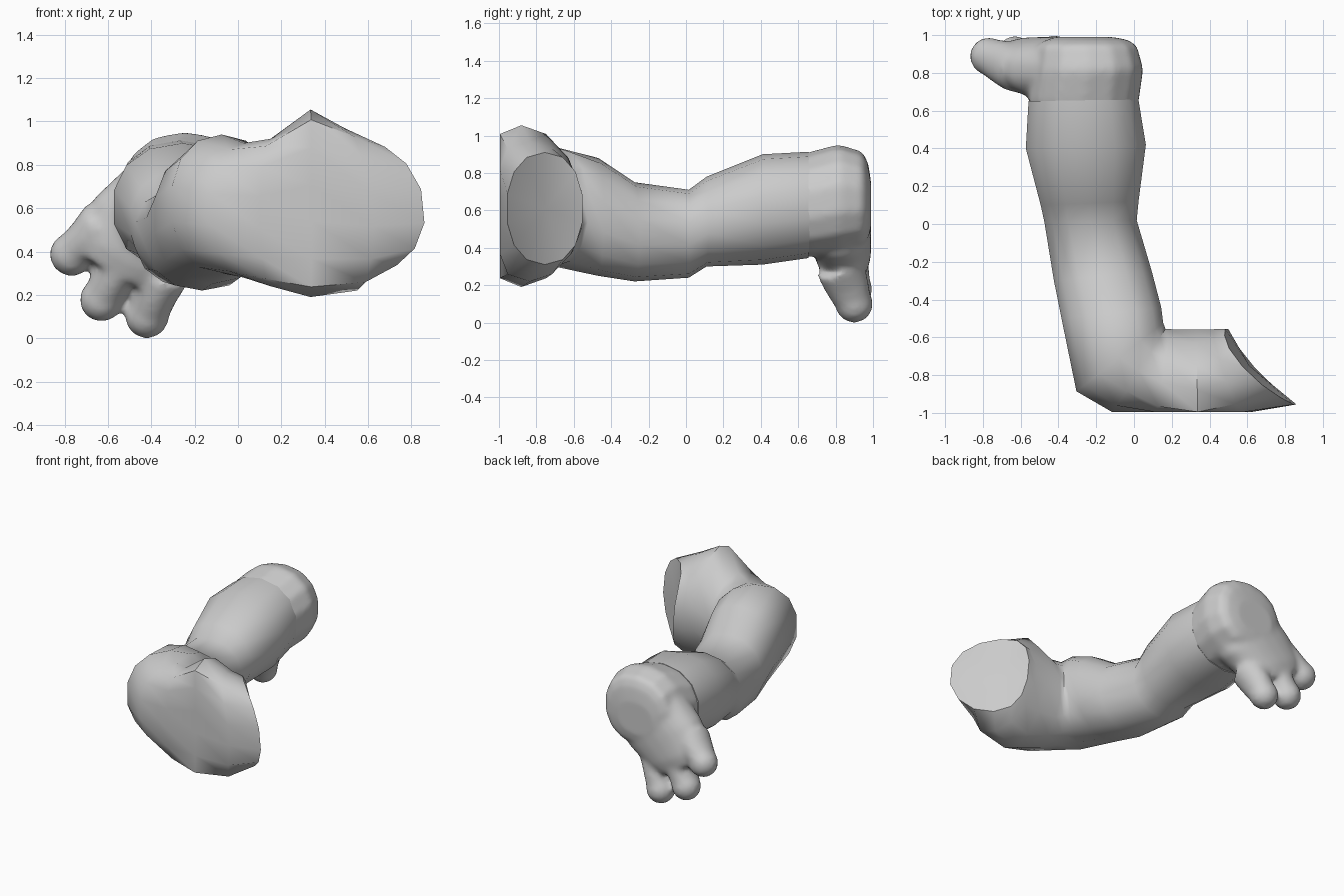
import bpy, bmesh, math
from mathutils import Vector, Matrix

if "Cube" in bpy.data.objects:
    bpy.data.objects.remove(bpy.data.objects["Cube"])

FRONT, BACK = -0.995, 0.99      # flat cut planes at both ends


def loft(bm, rings, n):
    """Skin a closed tube through rings of (centre, half-axis u, half-axis v, roundness)."""
    loops = []
    for c, u, v, power in rings:
        loop = []
        for i in range(n):
            a = 2 * math.pi * (i + 0.5) / n
            ca, sa = math.cos(a), math.sin(a)
            p = (c + u * math.copysign(abs(ca) ** power, ca)
                 + v * math.copysign(abs(sa) ** power, sa))
            p.y = max(FRONT, min(BACK, p.y))
            loop.append(bm.verts.new(p))
        loops.append(loop)
    for a, b in zip(loops, loops[1:]):
        for i in range(n):
            j = (i + 1) % n
            bm.faces.new((a[i], a[j], b[j], b[i]))
    bm.faces.new(loops[-1])
    return loops[0], bm.faces.new(loops[0][::-1])


def section(ox, oy, ix, iy, zb, zt, power=0.9, tilt=0.0):
    """Ring from its outer and inner side points and its height range."""
    return (Vector(((ox + ix) / 2, (oy + iy) / 2, (zb + zt) / 2)),
            Vector(((ox - ix) / 2, (oy - iy) / 2, 0)),
            Vector((tilt, 0, (zt - zb) / 2)), power)


def finish(bm, name):
    bmesh.ops.recalc_face_normals(bm, faces=bm.faces)
    me = bpy.data.meshes.new(name)
    bm.to_mesh(me)
    bm.free()
    ob = bpy.data.objects.new(name, me)
    bpy.context.collection.objects.link(ob)
    return ob


# Bent arm from the slanted shoulder cut to the wrist
bm = bmesh.new()
rim, cap = loft(bm, [section(*s) for s in (
    (0.86, -0.96, 0.49, -0.55, 0.31, 0.91, 0.9, -0.03),
    (0.62, -1.12, 0.42, -0.55, 0.22, 0.97, 1.05, -0.03),
    (0.34, -1.21, 0.33, -0.55, 0.19, 1.055, 1.1),
    (0.10, -1.13, 0.20, -0.55, 0.24, 0.92, 1.0),
    (-0.12, -1.01, 0.17, -0.55, 0.28, 0.90, 0.95),
    (-0.31, -0.89, 0.16, -0.52, 0.30, 0.94),
    (-0.39, -0.50, 0.15, -0.44, 0.25, 0.88),
    (-0.43, -0.30, 0.10, -0.25, 0.22, 0.75),
    (-0.48, 0.01, 0.02, 0.02, 0.24, 0.71),
    (-0.50, 0.10, 0.03, 0.12, 0.30, 0.78),
    (-0.58, 0.40, 0.07, 0.42, 0.31, 0.90),
    (-0.565, 0.65, 0.03, 0.66, 0.345, 0.913))], 14)
# Hollow the shoulder cut a little across its middle
for i, v in enumerate(rim):
    v.co.x -= 0.07 * math.sin(2 * math.pi * (i + 0.5) / 14) ** 2
hub = bmesh.ops.poke(bm, faces=[cap])["verts"][0]
hub.co = Vector((0.61, -0.75, 0.61))
arm = finish(bm, "arm")
bpy.context.view_layer.objects.active = arm
arm.select_set(True)
bpy.ops.object.shade_smooth_by_angle(angle=math.radians(50))

# Paw: rounded wrist end
bm = bmesh.new()
loft(bm, [section(*s) for s in (
    (-0.52, 0.50, 0.00, 0.50, 0.37, 0.86),
    (-0.562, 0.65, 0.032, 0.66, 0.348, 0.912),
    (-0.54, 0.81, 0.055, 0.82, 0.37, 0.955),
    (-0.52, 0.945, 0.02, 0.945, 0.40, 0.915),
    (-0.47, 0.975, -0.03, 0.975, 0.44, 0.85),
    (-0.42, 0.99, -0.11, 0.99, 0.50, 0.75))], 14)

# Flattened palm hanging down to the left
across = Vector((0.87, 0, -0.5))
palm = [((-0.22, 0.81, 0.71), 0.27, 0.17), ((-0.40, 0.82, 0.50), 0.30, 0.17),
        ((-0.53, 0.84, 0.37), 0.25, 0.15), ((-0.58, 0.85, 0.30), 0.20, 0.12)]
loft(bm, [(Vector(c), across * w, Vector((0, t, 0)), 0.85) for c, w, t in palm], 24)

# Three toes: stem with a round tip
toes = [((-0.62, 0.82, 0.53), (-0.768, 0.888, 0.387)),
        ((-0.52, 0.83, 0.38), (-0.63, 0.895, 0.177)),
        ((-0.34, 0.82, 0.30), (-0.42, 0.899, 0.10))]
for base, tip in toes:
    base, tip = Vector(base), Vector(tip)
    d = (tip - base).normalized()
    u = d.cross(Vector((0, 1, 0))).normalized()
    v = d.cross(u)
    loft(bm, [(base.lerp(tip, t), u * a, v * b, 1.0)
              for t, a, b in ((0, 0.12, 0.13), (0.5, 0.1, 0.12), (1, 0.093, 0.098))], 16)
    bmesh.ops.create_uvsphere(bm, u_segments=20, v_segments=12, radius=0.102,
                              matrix=Matrix.Translation(tip))
paw = finish(bm, "paw")

# Fuse wrist, palm and toes into one soft skin
rm = paw.modifiers.new("fuse", 'REMESH')
rm.mode = 'VOXEL'
rm.voxel_size = 0.018
rm.use_smooth_shade = True
sm = paw.modifiers.new("soften", 'SMOOTH')
sm.factor = 0.5
sm.iterations = 10
